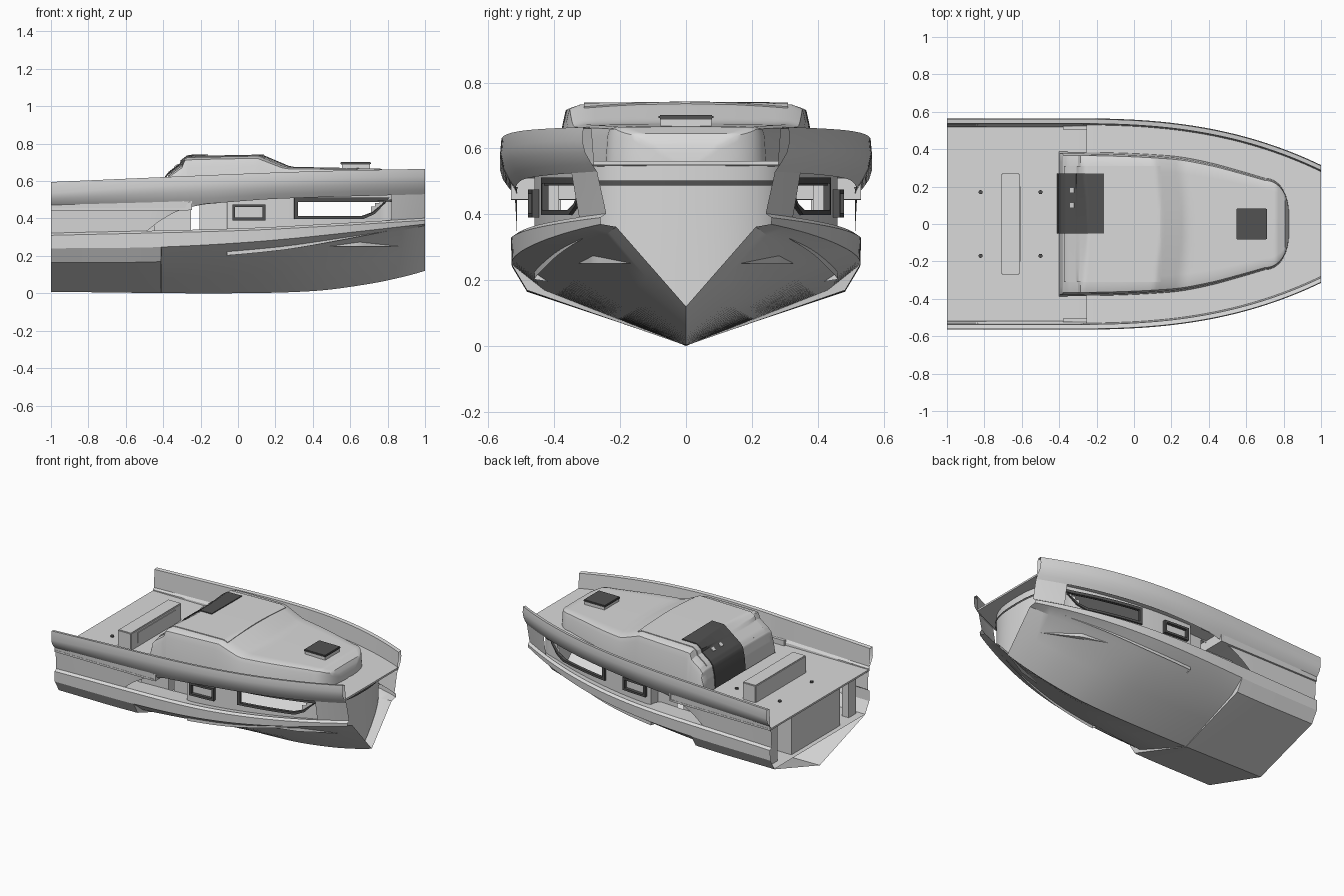
import bpy, bmesh, math
from mathutils import Matrix

cube = bpy.data.objects.get("Cube")
if cube:
    bpy.data.objects.remove(cube, do_unlink=True)
made = []


def material(name, rgb):
    m = bpy.data.materials.new(name)
    m.use_nodes = True
    m.diffuse_color = (*rgb, 1)
    m.node_tree.nodes["Principled BSDF"].inputs["Base Color"].default_value = (*rgb, 1)
    return m


SHELL = material("light grey gelcoat", (0.7, 0.7, 0.7))
DARK = material("dark grey trim", (0.085, 0.085, 0.085))


def finish(name, bm, mat, mirror=False, thick=0.0):
    bmesh.ops.remove_doubles(bm, verts=bm.verts, dist=1e-5)
    bmesh.ops.recalc_face_normals(bm, faces=bm.faces)
    me = bpy.data.meshes.new(name)
    bm.to_mesh(me)
    bm.free()
    me.materials.append(mat)
    ob = bpy.data.objects.new(name, me)
    bpy.context.collection.objects.link(ob)
    if thick:
        s = ob.modifiers.new("Thickness", 'SOLIDIFY')
        s.thickness, s.offset = thick, 0
    if mirror:
        m = ob.modifiers.new("Mirror", 'MIRROR')
        m.use_axis = (False, True, False)
        m.merge_threshold = 1e-4
    made.append(ob)


def grid(name, rows, mat, mirror=False, thick=0.0, skip=None, closed=False):
    bm = bmesh.new()
    vs = [[bm.verts.new(p) for p in r] for r in rows]
    if closed:
        vs.append(vs[0])
    for a, b in zip(vs, vs[1:]):
        for i in range(len(a) - 1):
            quad = (a[i], a[i + 1], b[i + 1], b[i])
            mid = sum((v.co for v in quad), quad[0].co * 0) / 4
            if not (skip and skip(mid)):
                bm.faces.new(quad)
    finish(name, bm, mat, mirror, thick)


def box(name, x, y, z, mat, mirror=False, bevel=0.0):
    bm = bmesh.new()
    size = [b - a for a, b in (x, y, z)]
    mid = [(a + b) / 2 for a, b in (x, y, z)]
    bmesh.ops.create_cube(bm, size=1, matrix=Matrix.Translation(mid) @ Matrix.Diagonal((*size, 1)))
    if bevel:
        bmesh.ops.bevel(bm, geom=bm.edges[:], offset=bevel, segments=2, affect='EDGES')
    finish(name, bm, mat, mirror)


def line(*pts, smooth=True):
    """Curve through a few (x, value) points."""
    def slope(i):
        a, b = pts[max(i - 1, 0)], pts[min(i + 1, len(pts) - 1)]
        return (b[1] - a[1]) / (b[0] - a[0])

    def at(x):
        i = 0
        while i < len(pts) - 2 and x > pts[i + 1][0]:
            i += 1
        (x0, a), (x1, b) = pts[i], pts[i + 1]
        d = x1 - x0
        t = min(max((x - x0) / d, 0), 1)
        if not smooth:
            return a + (b - a) * t
        h = t * t * (3 - 2 * t)
        return a + (b - a) * h + d * (t * (1 - t) ** 2 * slope(i) - t * t * (1 - t) * slope(i + 1))
    return at


def span(a, b, n):
    return [a + (b - a) * i / n for i in range(n + 1)]


# Lines of the boat along its length, bow toward +x
def beam(x):
    return 0.565 - 0.25 * max((x + 0.35) / 1.35, 0) ** 2.6


keel = line((-1, 0.008), (-0.1, 0), (0.4, 0.012), (0.7, 0.05), (0.9, 0.092), (1, 0.12))
chine_fwd = line((-0.405, 0.43), (0.2, 0.39), (0.6, 0.315), (1, 0.212))
chine_z = line((-1, 0.165), (-0.4, 0.17), (0.2, 0.215), (0.6, 0.282), (1, 0.362))
knuckle_z = line((-1, 0.24), (-0.4, 0.248), (0.2, 0.285), (1, 0.37))
band_z = line((-1, 0.31), (0, 0.335), (0.5, 0.36), (1, 0.39))
bulwark_z = line((-1, 0.46), (-0.2, 0.478), (0.2, 0.505), (1, 0.53))
rub_z = line((-1, 0.535), (-0.4, 0.575), (0, 0.595), (0.6, 0.617), (1, 0.625))
top_z = line((-1, 0.595), (0, 0.638), (0.5, 0.655), (1, 0.665))
fore_deck_z = line((-0.25, 0.52), (1, 0.562))
flare = line((-1, 0.035), (0.2, 0.035), (1, 0.055))
cabin_side = line((-1, 0.385), (-0.25, 0.385), (0.2, 0.365), (0.4, 0.33), (0.6, 0.275), (0.7, 0.245))
roof_base = line((-0.4, 0.455), (-0.2, 0.505), (0.83, 0.552), smooth=False)
roof_top = line((-0.4, 0.465), (-0.394, 0.55), (-0.38, 0.615), (-0.36, 0.64), (-0.24, 0.73), (0.14, 0.737),
                (0.27, 0.682), (0.3, 0.676), (0.76, 0.667), (0.81, 0.645), (0.825, 0.61), (0.83, 0.56), smooth=False)
section = line((0, 1), (0.86, 0.985), (0.95, 0.93), (0.975, 0.75), (1, 0), smooth=False)


def chine_y(x):
    return 0.483 if x < -0.41 else chine_fwd(x)


def deck_z(x):
    return 0.455 if x < -0.25 else fore_deck_z(x)


def rounded(x, start, length, power):
    s = min(max((x - start) / length, 0), 1)
    return (1 - s * s) ** power


def cabin_w(x):
    return cabin_side(min(x, 0.7)) * rounded(x, 0.7, 0.13, 0.35)


def wall_y(x):
    if x < -0.06:
        return 0.385
    return (beam(min(x, 0.78)) - 0.1) * rounded(x, 0.78, 0.15, 0.4)


def roof_z(x, y):
    w = max(cabin_w(x), 1e-4)
    crown = roof_top(x + 0.3 * y * y if -0.3 < x < 0.4 else x)
    return roof_base(x) + (crown - roof_base(x)) * section(min(abs(y) / w, 1))


def hull_z(x, y):
    return keel(x) + (chine_z(x) - keel(x)) * min(abs(y) / chine_y(x), 1)


# Hull bottom, chine panel and side band; the chine steps inboard ahead of the stern panel
xs = span(-1, 1, 48)
grid("hull", [[(x, 0, keel(x)), (x, chine_y(x) / 2, (keel(x) + chine_z(x)) / 2),
               (x, chine_y(x), chine_z(x)), (x, beam(x) - flare(x) - 0.002, knuckle_z(x)),
               (x, beam(x) - flare(x), band_z(x)), (x, beam(x) - flare(x) - 0.018, band_z(x) + 0.012)]
              for x in sorted(xs + [-0.411, -0.409])], SHELL, mirror=True)


# Tapered ledge on the forward hull
def ledge(x):
    side = chine_y(x) / (chine_z(x) - keel(x))
    high = 0.25 + 0.024 * min((x - 0.48) / 0.17, (0.87 - x) / 0.22)
    low_y, high_y = (0.25 - keel(x)) * side, (high - keel(x)) * side
    return [(x, low_y, 0.25), (x, high_y, 0.25), (x, high_y, high)]


grid("hull_ledge", [ledge(x) for x in span(0.48, 0.87, 16)], SHELL, mirror=True)

# Topsides: solid aft, sweeping up into the side opening, closed again at the bow
sweep = line((-0.49, 0.33), (-0.42, 0.385), (-0.32, 0.44), (-0.2, 0.472), (-0.1, 0.483))


def topside(x, low):
    top = bulwark_z(x)
    foot, head = beam(x) - flare(x) - 0.018, beam(x) - 0.045
    return [(x, foot + (head - foot) * t, low + (top - low) * t) for t in span(0, 1, 3)]


aft = span(-1, -0.49, 10) + span(-0.48, -0.1, 24)
grid("aft_topside", [topside(x, band_z(x) + 0.012 if x <= -0.49 else min(sweep(x), bulwark_z(x) - 0.001))
                     for x in aft], SHELL, mirror=True)
grid("bow_topside", [topside(x, band_z(x) + 0.012) for x in span(0.82, 1, 8)], SHELL, mirror=True)

# Bulwark with rubbing edge, cap and inner face
grid("bulwark", [[(x, beam(x) - 0.045, bulwark_z(x)),
                  (x, beam(x) - 0.028, bulwark_z(x) * 0.75 + rub_z(x) * 0.25),
                  (x, beam(x) - 0.009, bulwark_z(x) * 0.4 + rub_z(x) * 0.6), (x, beam(x), rub_z(x)),
                  (x, beam(x) - 0.004, top_z(x)), (x, beam(x) - 0.028, top_z(x) - 0.004),
                  (x, beam(x) - 0.036, deck_z(x) - 0.01)] for x in xs], SHELL, mirror=True)

# Main deck, stepped down aft, and the lower floors
grid("deck", [[(x, f * (beam(x) - 0.034), deck_z(x) - 0.006) for f in span(-1, 1, 8)]
              for x in sorted(xs + [-0.251, -0.249])], SHELL, thick=0.012)
grid("cockpit_floor", [[(x, f * chine_y(x), 0.168) for f in (-1, 0, 1)] for x in span(-1, -0.42, 6)], SHELL)
grid("side_floor", [[(x, wall_y(x), band_z(x) + 0.005), (x, beam(x) - flare(x) - 0.016, band_z(x) + 0.01)]
                    for x in span(-0.9, 0.84, 36)], SHELL, mirror=True)

# Cabin wall below the deck, with the long window left open
quarter = [math.sin(a) for a in span(0, math.pi / 2, 16)]
plan = [(x, wall_y(x)) for x in span(-0.45, -0.061, 8) + span(-0.059, 0.78, 36) + [0.78 + 0.15 * s for s in quarter[1:]]]


def in_window(p):
    return 0.31 < p.x < 0.67 + (p.z - 0.405) and 0.408 < p.z < 0.502


grid("cabin_wall", [[(x, y, z) for z in [hull_z(x, y) + 0.012, 0.408] + span(0.425, 0.502, 4)
                     + [max(deck_z(x) - 0.008, 0.503)]] for x, y in plan if x > -0.25],
     SHELL, mirror=True, skip=in_window)
grid("aft_cabin_wall", [[(x, 0.385, z) for z in (0.18, 0.45)] for x in (-0.45, -0.25)], SHELL, mirror=True)
grid("front_trim_strip", [[(x + (0.006 if x > 0.8 else 0), y + 0.006 * (y > 0), z) for z in (0.487, 0.502)]
                          for x, y in plan if x > 0.3], DARK, mirror=True)


# Window frames that follow the cabin wall
def frame(name, corners, width, stand_off, thick):
    cx = sum(p[0] for p in corners) / len(corners)
    cz = sum(p[1] for p in corners) / len(corners)
    hx = max(p[0] for p in corners) - cx
    hz = max(p[1] for p in corners) - cz
    rows = []
    for (x0, z0), (x1, z1) in zip(corners, corners[1:] + corners[:1]):
        for t in span(0, 1, 8)[:-1]:
            x, z = x0 + (x1 - x0) * t, z0 + (z1 - z0) * t
            xi, zi = x - (x - cx) * width / hx, z - (z - cz) * width / hz
            rows.append([(x, wall_y(x) + stand_off, z), (xi, wall_y(xi) + stand_off, zi)])
    grid(name, rows, DARK, mirror=True, thick=thick, closed=True)


frame("long_window_frame", [(0.3, 0.398), (0.67, 0.398), (0.73, 0.425), (0.81, 0.512), (0.3, 0.512)],
      0.019, 0.003, 0.02)
frame("portlight_frame", [(-0.03, 0.39), (0.145, 0.39), (0.145, 0.475), (-0.03, 0.475)], 0.014, 0.01, 0.022)

# Coachroof, from the sloped aft end over the raised top to the rounded front
roof_x = span(-0.4, -0.36, 20) + span(-0.345, 0.3, 43) + span(0.33, 0.69, 12) + [0.7 + 0.13 * s for s in quarter]
fracs = [0, 0.2, 0.4, 0.6, 0.75, 0.86, 0.95, 0.975, 1]
grid("coachroof", [[(x, f * cabin_w(x), roof_z(x, f * cabin_w(x))) for f in fracs] for x in roof_x],
     SHELL, mirror=True)


def drape(name, x, y, lift, mat):
    # The plate is moved up and aft, so that it also stands off the steep aft end
    grid(name, [[(a - lift * (a < -0.2), b, roof_z(a, b) + lift) for b in span(*y, 8)] for a in span(*x, 60)],
         mat, thick=0.006)


drape("roof_panel", (-0.37, 0.14), (-0.31, 0.31), 0.002, SHELL)
drape("companionway_hatch", (-0.4, -0.16), (-0.05, 0.27), 0.008, DARK)
for y in (0.1, 0.18):
    drape("hatch_latch", (-0.328, -0.308), (y - 0.012, y + 0.012), 0.012, SHELL)

# Foredeck hatch
box("foredeck_hatch_base", (0.555, 0.705), (-0.077, 0.077), (0.655, 0.69), SHELL)
box("foredeck_hatch_lid", (0.548, 0.71), (-0.083, 0.083), (0.688, 0.702), DARK, bevel=0.004)

# Aft deck bench, fittings, and the locker and posts below the deck
box("aft_bench", (-0.71, -0.61), (-0.27, 0.27), (0.45, 0.57), SHELL, bevel=0.005)
box("aft_bench_panel", (-0.612, -0.606), (-0.2, 0.2), (0.48, 0.55), SHELL)
for x in (-0.82, -0.5):
    bm = bmesh.new()
    bmesh.ops.create_cone(bm, cap_ends=True, segments=16, radius1=0.011, radius2=0.011, depth=0.012,
                          matrix=Matrix.Translation((x, 0.17, deck_z(x) + 0.003)))
    finish("deck_fitting", bm, DARK, mirror=True)
box("deck_step", (-0.38, -0.252), (0.505, 0.525), (0.45, 0.49), SHELL, mirror=True)
box("stern_locker", (-0.97, -0.42), (-0.26, 0.26), (0.17, 0.445), SHELL)
box("stern_post", (-0.95, -0.9), (0.38, 0.46), (0.17, 0.445), SHELL, mirror=True)

# Smooth shading with crisp edges on the finished meshes
bpy.ops.object.select_all(action='DESELECT')
for ob in made:
    ob.select_set(True)
bpy.context.view_layer.objects.active = made[0]
bpy.ops.object.convert(target='MESH')
bpy.ops.object.shade_smooth_by_angle(angle=math.radians(28))
